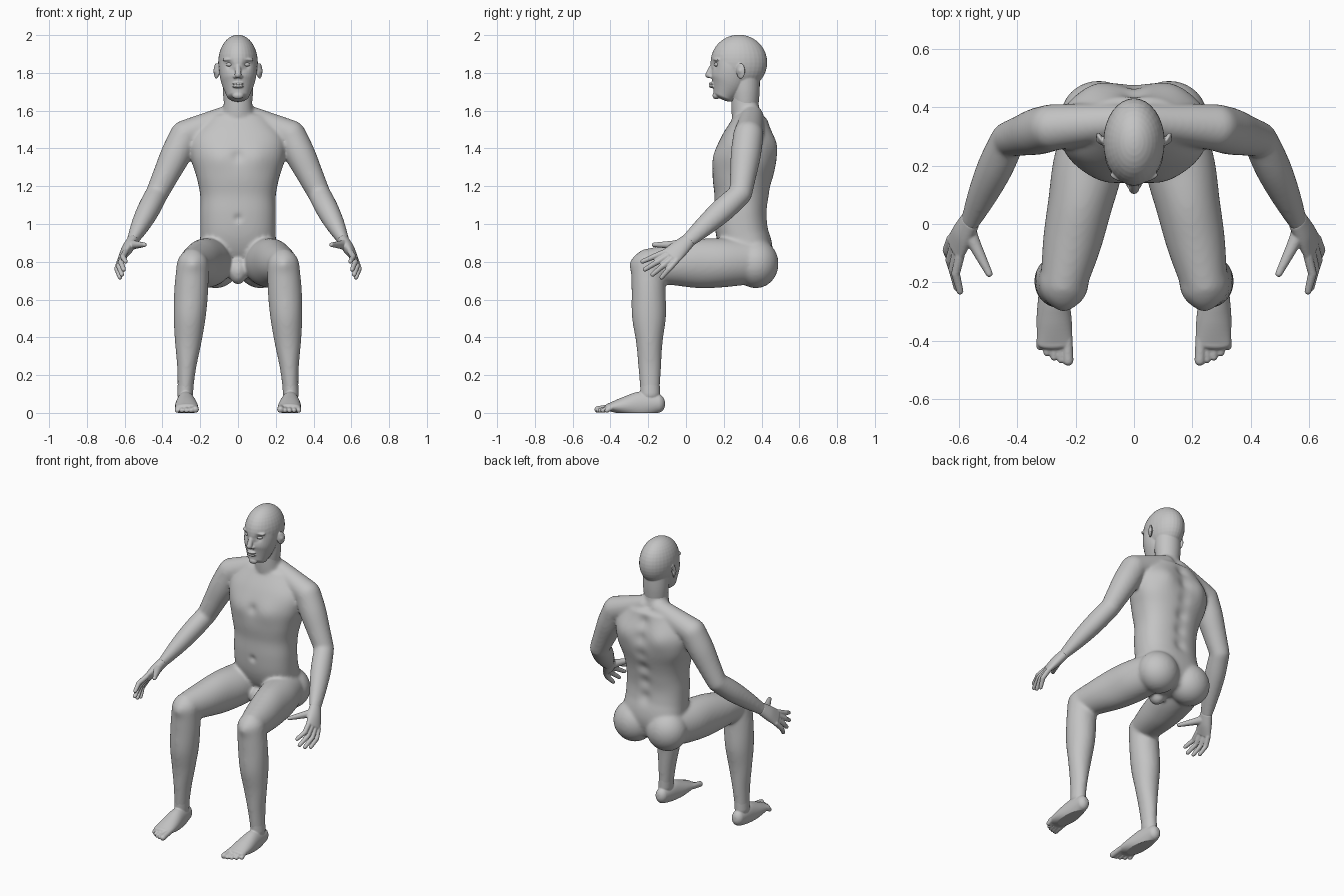
import bpy, bmesh, math
from mathutils import Vector, Matrix

default = bpy.data.objects.get("Cube")
if default:
    bpy.data.objects.remove(default)

SHADE = 0.55
skin = bpy.data.materials.new("plain_grey")
skin.use_nodes = True
skin.diffuse_color = (SHADE, SHADE, SHADE, 1)
skin.node_tree.nodes["Principled BSDF"].inputs["Base Color"].default_value = skin.diffuse_color

ACROSS = Vector((1, 0, 0))
ALONG = Vector((0, 1, 0))

# Joints of the left half
SHOULDER = Vector((.28, .33, 1.47))
ELBOW = Vector((.43, .29, 1.16))
WRIST = Vector((.56, .01, .91))
KNUCKLES = Vector((.61, -.08, .83))
HIP = Vector((.13, .33, .8))
KNEE = Vector((.24, -.2, .78))
ANKLE = Vector((.28, -.19, .1))
HEEL = Vector((.28, -.15, .05))
BALL = Vector((.27, -.41, .03))


def spline(rows, steps=6):
    """Smooth curve through rows of centre, half width and half depth."""
    padded = [rows[0]] + rows + [rows[-1]]
    points = []
    for before, start, end, after in zip(padded, padded[1:], padded[2:], padded[3:]):
        square = before * 2 - start * 5 + end * 4 - after
        cube = start * 3 - before - end * 3 + after
        for k in range(steps):
            t = k / steps
            points.append(start + ((end - before) * t + square * t * t + cube * t ** 3) / 2)
    return points + [rows[-1]]


def loft(bm, rows, side, sign=1, dome=1.0, power=2.0, segments=40):
    """Closed tube of oval rings with domed ends."""
    mirror = Matrix.Diagonal((sign, 1, 1))
    side = mirror @ side
    points = spline([Vector((*(mirror @ centre), width, depth)) for centre, width, depth in rows])
    centres = [Vector(point[:3]) for point in points]
    last = len(points) - 1
    rings = []
    for i, point in enumerate(points):
        tangent = (centres[min(i + 1, last)] - centres[max(i - 1, 0)]).normalized()
        rings.append((centres[i], tangent, point[3], point[4]))

    def cap(ring, direction):
        centre, tangent, width, depth = ring
        reach = min(width, depth) * dome * direction
        angles = [math.pi * k / 10 for k in range(1, 5)]
        return [(centre + tangent * reach * math.sin(angle), tangent,
                 width * math.cos(angle), depth * math.cos(angle)) for angle in angles]

    rings = cap(rings[0], -1)[::-1] + rings + cap(rings[-1], 1)
    loops = []
    for centre, tangent, width, depth in rings:
        u = (side - tangent * side.dot(tangent)).normalized()
        v = tangent.cross(u)
        loop = []
        for k in range(segments):
            angle = math.tau * k / segments
            x, y = [math.copysign(abs(f) ** (2 / power), f)
                    for f in (math.cos(angle), math.sin(angle))]
            loop.append(bm.verts.new(centre + u * width * x + v * depth * y))
        loops.append(loop)
    faces = [bm.faces.new(loops[0][::-1]), bm.faces.new(loops[-1])]
    for low, high in zip(loops, loops[1:]):
        for k in range(segments):
            n = (k + 1) % segments
            faces.append(bm.faces.new((low[k], low[n], high[n], high[k])))
    bmesh.ops.recalc_face_normals(bm, faces=faces)


def limb(bm, start, end, widths, depths=None, side=ACROSS, sign=1, dome=1.0):
    """Tapered tube whose half widths are evenly spaced from start to end."""
    count = len(widths) - 1
    rows = [(start.lerp(end, i / count), width, depth)
            for i, (width, depth) in enumerate(zip(widths, depths or widths))]
    loft(bm, rows, side, sign, dome)


def stack(bm, bottom, top, widths, fronts, backs, dome=.4, power=2.0):
    """Upright form from half widths, front and back outlines at even heights."""
    step = (top - bottom) / (len(widths) - 1)
    rows = [(Vector((0, (front + back) / 2, bottom + step * i)), width, (back - front) / 2)
            for i, (width, front, back) in enumerate(zip(widths, fronts, backs))]
    loft(bm, rows, ACROSS, dome=dome, power=power)


def blob(bm, centre, radii, sign=1, turn=0.0):
    place = Matrix.Translation((centre[0] * sign, centre[1], centre[2]))
    place = place @ Matrix.Rotation(turn * sign, 4, "Z") @ Matrix.Diagonal((*radii, 1))
    bmesh.ops.create_uvsphere(bm, u_segments=32, v_segments=20, radius=1, matrix=place)


def finish(name, bm, voxel, rounds, pushes=()):
    """Fuse the forms into one smooth skin, then sculpt it with soft symmetric pushes."""
    mesh = bpy.data.meshes.new(name)
    bm.to_mesh(mesh)
    bm.free()
    obj = bpy.data.objects.new(name, mesh)
    bpy.context.collection.objects.link(obj)
    fuse = obj.modifiers.new("fuse", "REMESH")
    fuse.mode = "VOXEL"
    fuse.voxel_size = voxel
    soften = obj.modifiers.new("soften", "SMOOTH")
    soften.factor, soften.iterations = .5, rounds
    bpy.context.view_layer.update()
    fused = bpy.data.meshes.new_from_object(
        obj.evaluated_get(bpy.context.evaluated_depsgraph_get()))
    obj.modifiers.clear()
    obj.data = fused
    bpy.data.meshes.remove(mesh)
    fused.name = name
    for centre, radius, offset in pushes:
        centre, offset = Vector(centre), Vector(offset)
        for vertex in fused.vertices:
            x, y, z = vertex.co
            gap = (Vector((abs(x), y, z)) - centre).length_squared / radius ** 2
            if gap < 8:
                move = offset * math.exp(-gap)
                vertex.co += Vector((math.copysign(move.x, x), move.y, move.z))
    # Flat soles on the floor
    for vertex in fused.vertices:
        vertex.co.z = max(vertex.co.z, 0)
    fused.materials.clear()
    fused.materials.append(skin)
    fused.shade_smooth()


# Body: torso, neck, arms and legs
body = bmesh.new()
stack(body, .75, 1.55,
      widths=(.17, .2, .2, .2, .2, .22, .25, .25, .17),
      fronts=(.23, .2, .16, .15, .15, .14, .15, .19, .25),
      backs=(.43, .46, .44, .43, .44, .46, .48, .47, .44), power=2.4)
stack(body, 1.5, 1.7, widths=(.1, .08, .07), fronts=(.25, .24, .24), backs=(.42, .39, .38))
blob(body, (0, .22, .75), (.05, .06, .07))
for sign in (1, -1):
    # Shoulder slope, upper arm and forearm
    limb(body, Vector((.05, .35, 1.57)), SHOULDER, (.06, .07, .08), side=ALONG, sign=sign)
    limb(body, SHOULDER, ELBOW, (.08, .08, .07, .06), side=ALONG, sign=sign)
    limb(body, ELBOW, WRIST, (.06, .065, .055, .04), (.06, .06, .05, .03), ALONG, sign)
    # Buttock, thigh and shin
    blob(body, (.12, .37, .79), (.13, .12, .13), sign)
    limb(body, HIP, KNEE, (.11, .12, .11, .1, .08), (.12, .13, .13, .11, .09), sign=sign)
    limb(body, KNEE, ANKLE, (.085, .09, .085, .07, .05, .04), (.09, .09, .09, .07, .06, .05),
         sign=sign)
spine = [((0, .45, 1 + i / 10), .04, (0, -.015, 0)) for i in range(6)]
finish("body", body, voxel=.009, rounds=12, pushes=spine + [
    ((.13, .47, 1.42), .08, (0, .02, 0)),        # shoulder blade
    ((.1, .15, 1.35), .07, (0, -.01, 0)),        # chest
    ((0, .15, 1.36), .03, (0, .01, 0)),          # breastbone
    ((0, .15, 1.03), .02, (0, .01, 0)),          # navel
    ((.24, -.3, .79), .04, (0, -.01, 0)),        # kneecap
])

# Head: skull, face, neck and features
head = bmesh.new()
blob(head, (0, .28, 1.855), (.105, .15, .147))
stack(head, 1.68, 1.9, widths=(.06, .09, .1, .09),
      fronts=(.14, .13, .14, .14), backs=(.26, .33, .34, .33))
stack(head, 1.6, 1.8, widths=(.07, .08, .08), fronts=(.25, .24, .24), backs=(.38, .39, .39))
limb(head, Vector((0, .15, 1.86)), Vector((0, .12, 1.79)), (.01, .015, .018))
blob(head, (0, .16, 1.68), (.03, .02, .02))
for lip in (1.728, 1.743):
    blob(head, (0, .14, lip), (.03, .02, .008))
for sign in (1, -1):
    # Nostril wing, brow and ear
    blob(head, (.016, .135, 1.78), (.01, .015, .01), sign)
    blob(head, (.045, .157, 1.87), (.04, .014, .01), sign, turn=.35)
    blob(head, (.114, .29, 1.81), (.01, .026, .042), sign, turn=-.5)
finish("head", head, voxel=.0036, rounds=7, pushes=[
    ((.045, .15, 1.844), .02, (0, .014, 0)),     # eye socket
    ((.125, .28, 1.81), .014, (-.007, 0, 0)),    # ear hollow
])

for sign, label in ((1, "left"), (-1, "right")):
    # Eye
    eye = bmesh.new()
    blob(eye, (.045, .163, 1.844), (.02, .014, .011), sign, turn=.3)
    finish(label + "_eye", eye, voxel=.002, rounds=2)

    # Hand with fanned, gently curled fingers and a thumb
    hand = bmesh.new()
    limb(hand, WRIST, KNUCKLES, (.04, .05, .056), (.03, .03, .02), ALONG, sign, dome=.6)
    for i, length in enumerate((.13, .15, .14, .12)):
        knuckle = KNUCKLES + Vector((.01, .02, -.015)) * (i - 1.5)
        fan = .4 + .15 * i
        tip = knuckle + Vector((0, -math.cos(fan), -math.sin(fan))) * length
        middle = knuckle.lerp(tip, .5) + ACROSS * .015
        limb(hand, knuckle, middle, (.016, .015), sign=sign)
        limb(hand, middle, tip, (.015, .012), sign=sign)
    limb(hand, Vector((.57, -.02, .89)), Vector((.495, -.17, .89)), (.03, .022, .017, .012),
         sign=sign)
    finish(label + "_hand", hand, voxel=.004, rounds=5)

    # Foot with toes
    foot = bmesh.new()
    limb(foot, HEEL, BALL, (.04, .05, .06, .06), (.05, .07, .05, .02), sign=sign)
    limb(foot, KNEE.lerp(ANKLE, .85), ANKLE, (.042, .042), (.052, .052), sign=sign)
    for i in range(5):
        thick = .013 if i else .018
        root = Vector((.228 + .023 * i, -.39, .03))
        tip = Vector((.225 + .024 * i, .003 * i * i - .467, thick))
        limb(foot, root, tip, (thick, thick), sign=sign)
    finish(label + "_foot", foot, voxel=.004, rounds=6)
